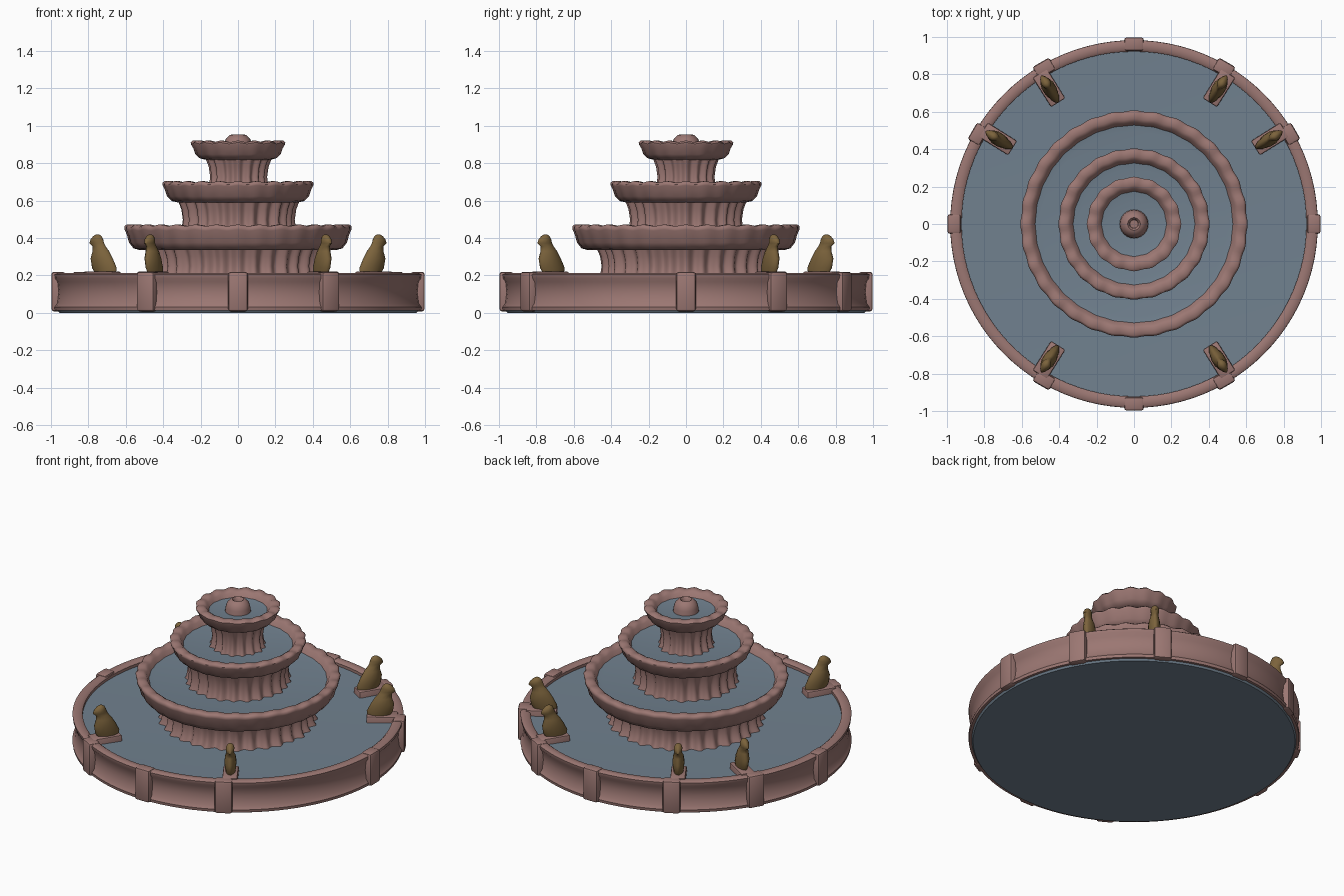
import bpy, bmesh, math
from mathutils import Matrix

if "Cube" in bpy.data.objects:
    bpy.data.objects.remove(bpy.data.objects["Cube"])


def material(name, rgb):
    m = bpy.data.materials.new(name)
    m.diffuse_color = (*rgb, 1)
    m.use_nodes = True
    m.node_tree.nodes["Principled BSDF"].inputs["Base Color"].default_value = m.diffuse_color
    return m


STONE = material("rose_stone", (0.33, 0.185, 0.17))
WATER = material("blue_water", (0.165, 0.22, 0.275))
BRONZE = material("bronze", (0.20, 0.125, 0.045))


def finish(name, bm, mat, angle=40):
    bmesh.ops.recalc_face_normals(bm, faces=bm.faces[:])
    me = bpy.data.meshes.new(name)
    bm.to_mesh(me)
    bm.free()
    me.materials.append(mat)
    ob = bpy.data.objects.new(name, me)
    bpy.context.collection.objects.link(ob)
    bpy.ops.object.select_all(action='DESELECT')
    ob.select_set(True)
    bpy.context.view_layer.objects.active = ob
    bpy.ops.object.shade_smooth_by_angle(angle=math.radians(angle))
    return ob


def bridge(bm, rings, close=False):
    pairs = list(zip(rings, rings[1:])) + ([(rings[-1], rings[0])] if close else [])
    for a, b in pairs:
        n = len(a)
        for i in range(n):
            bm.faces.new((a[i], a[(i + 1) % n], b[(i + 1) % n], b[i]))


def lathe(name, profile, mat, seg=96, wave=None, close=False, angle=40):
    """Spin (radius, z) points; wave(angle, z) gives small (dr, dz) offsets."""
    bm = bmesh.new()
    rings = []
    for r, z in profile:
        ring = []
        for i in range(seg):
            a = 2 * math.pi * i / seg
            dr, dz = wave(a, z) if wave else (0, 0)
            ring.append(bm.verts.new(((r + dr) * math.cos(a), (r + dr) * math.sin(a), z + dz)))
        rings.append(ring)
    bridge(bm, rings, close)
    if not close:
        bm.faces.new(rings[0])
        bm.faces.new(rings[-1])
    return finish(name, bm, mat, angle)


def block(name, r0, r1, width, z0, z1, deg, bevel):
    """Bevelled box reaching from r0 to r1 along a radial direction."""
    bm = bmesh.new()
    bmesh.ops.create_cube(bm, size=1)
    bmesh.ops.scale(bm, vec=(r1 - r0, width, z1 - z0), verts=bm.verts)
    bmesh.ops.translate(bm, vec=((r0 + r1) / 2, 0, (z0 + z1) / 2), verts=bm.verts)
    bmesh.ops.bevel(bm, geom=bm.edges[:], offset=bevel, segments=2, profile=0.5, affect='EDGES')
    bm.transform(Matrix.Rotation(math.radians(deg), 4, 'Z'))
    return finish(name, bm, STONE)


# Basin: pool of water with a moulded ring wall
lathe("pool_water", [(0.955, 0), (0.965, 0.015), (0.935, 0.02), (0.935, 0.185), (0.45, 0.175)], WATER)
lathe("basin_wall", [(0.925, 0.012), (0.98, 0.012), (0.983, 0.03), (0.968, 0.05), (0.96, 0.11),
                     (0.966, 0.165), (0.98, 0.185), (0.982, 0.205), (0.97, 0.213), (0.935, 0.213),
                     (0.922, 0.203)], STONE, close=True)

# Wall piers
for deg in (0, 30, 60, 90, 120, 150, 180, 240, 270, 300):
    block("wall_pier", 0.925, 0.998, 0.105, 0.008, 0.219, deg, 0.014)

# Tiers: fluted column, scalloped bowl and its water
# bowl radius, rim z, bowl bottom z, water z, column radius, column base z, flute count
TIERS = [(0.605, 0.468, 0.335, 0.425, 0.445, 0.165, 32),
         (0.402, 0.70, 0.59, 0.655, 0.295, 0.405, 24),
         (0.25, 0.917, 0.818, 0.878, 0.15, 0.635, 16)]
for R, top, bot, wz, c, base, n in TIERS:
    h = top - bot
    amp = 0.008 + 0.014 * c

    def flute(a, z):
        return amp * (math.cos(n * a) + 0.35 * math.cos((n // 2 - 3) * a)), 0

    def scallop(a, z):
        k = max(0, (z - bot) / h)
        return 0.003 * math.cos(n * a), 0.004 * k * math.cos(n * a)

    H = bot - base
    lathe("fluted_column", [(c + 0.02, base), (c, base + 0.2 * H), (c - 0.008, base + 0.5 * H),
                            (c, base + 0.8 * H), (c + 0.018, bot + 0.01)], STONE, n * 8, flute, angle=60)
    lathe("bowl", [(c - 0.02, bot + 0.005), (R - 0.085, bot), (R - 0.05, bot + 0.07 * h),
                   (R - 0.025, bot + 0.3 * h), (R - 0.014, bot + 0.6 * h), (R - 0.002, bot + 0.8 * h),
                   (R, top - 0.01), (R - 0.012, top), (R - 0.045, top), (R - 0.062, top - 0.01),
                   (R - 0.078, wz + 0.005), (R - 0.09, wz - 0.012), (c - 0.02, wz - 0.014)],
          STONE, n * 6, scallop, close=True, angle=60)
    lathe("bowl_water", [(R - 0.075, wz - 0.005), (R - 0.072, wz + 0.006),
                         (R - 0.11, wz), (0.03, wz - 0.002)], WATER)

# Spout with a hollow tip
lathe("spout", [(0.078, 0.865), (0.073, 0.905), (0.066, 0.928), (0.045, 0.95), (0.034, 0.953),
                (0.026, 0.945), (0.022, 0.92)], STONE, 24)

# Seated bird statues on plinths, facing outward
# z, outer radius, inner radius, half width
LEVELS = [(0.21, 0.90, 0.77, 0.028), (0.24, 0.92, 0.765, 0.033), (0.29, 0.928, 0.79, 0.037),
          (0.33, 0.915, 0.815, 0.032), (0.355, 0.915, 0.835, 0.023), (0.372, 0.936, 0.845, 0.024),
          (0.393, 0.928, 0.852, 0.026), (0.411, 0.91, 0.862, 0.019), (0.419, 0.895, 0.875, 0.008)]
for deg in (32, 58, 122, 148, 238, 302):
    block("statue_plinth", 0.765, 0.95, 0.09, 0.12, 0.221, deg, 0.008)
    bm = bmesh.new()
    rings = []
    for z, out, inn, w in LEVELS:
        rings.append([bm.verts.new(((out + inn) / 2 + (out - inn) / 2 * math.cos(t),
                                    w * math.sin(t) * (1 - 0.25 * math.cos(t) ** 2), z))
                      for t in (2 * math.pi * i / 14 for i in range(14))])
    bridge(bm, rings)
    bm.faces.new(rings[0])
    bm.faces.new(rings[-1])
    bm.transform(Matrix.Rotation(math.radians(deg), 4, 'Z'))
    finish("bird_statue", bm, BRONZE, 60)
